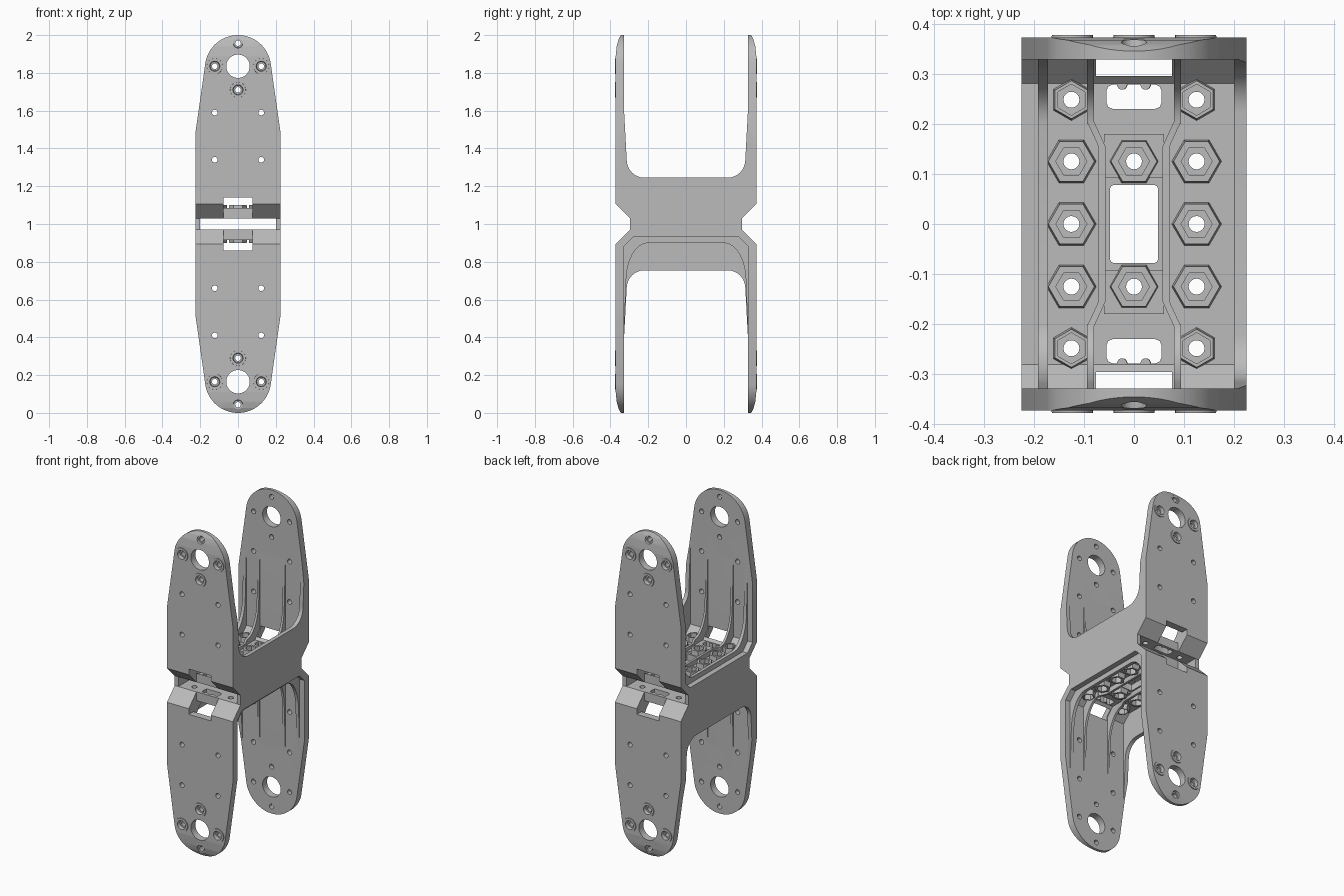
import bpy, bmesh, math
from mathutils import Matrix

if "Cube" in bpy.data.objects:
    bpy.data.objects.remove(bpy.data.objects["Cube"])

grey = bpy.data.materials.new("mid_grey")
grey.diffuse_color = (0.5, 0.5, 0.5, 1)
grey.use_nodes = True
grey.node_tree.nodes["Principled BSDF"].inputs["Base Color"].default_value = grey.diffuse_color


def solid(name, loop0, axis, t0, t1, loop1=None):
    """Solid between two matching 2D loops placed at t0 and t1 along an axis."""
    place = {"x": lambda a, b, t: (t, a, b),
             "y": lambda a, b, t: (a, t, b),
             "z": lambda a, b, t: (a, b, t)}[axis]
    bm = bmesh.new()
    lo = [bm.verts.new(place(a, b, t0)) for a, b in loop0]
    hi = [bm.verts.new(place(a, b, t1)) for a, b in (loop1 or loop0)]
    bm.faces.new(lo)
    bm.faces.new(hi)
    n = len(lo)
    for i in range(n):
        j = (i + 1) % n
        bm.faces.new((lo[i], lo[j], hi[j], hi[i]))
    bmesh.ops.recalc_face_normals(bm, faces=bm.faces)
    me = bpy.data.meshes.new(name)
    bm.to_mesh(me)
    bm.free()
    me.materials.append(grey)
    ob = bpy.data.objects.new(name, me)
    bpy.context.collection.objects.link(ob)
    return ob


def ring(a, b, r, n=24, turn=0.0):
    return [(a + r * math.cos(turn + math.tau * i / n),
             b + r * math.sin(turn + math.tau * i / n)) for i in range(n)]


def rect(a0, a1, b0, b1, c=0.0):
    """Rectangle, with cut corners when c > 0."""
    if c == 0:
        return [(a0, b0), (a1, b0), (a1, b1), (a0, b1)]
    return [(a0 + c, b0), (a1 - c, b0), (a1 - c * .3, b0 + c * .3), (a1, b0 + c),
            (a1, b1 - c), (a1 - c * .3, b1 - c * .3), (a1 - c, b1), (a0 + c, b1),
            (a0 + c * .3, b1 - c * .3), (a0, b1 - c), (a0, b0 + c), (a0 + c * .3, b0 + c * .3)]


def boolean(ob, tool, op):
    mod = ob.modifiers.new(op, "BOOLEAN")
    mod.operation, mod.solver, mod.object = op, "EXACT", tool
    bpy.context.view_layer.objects.active = ob
    bpy.ops.object.modifier_apply(modifier=mod.name)
    bpy.data.objects.remove(tool, do_unlink=True)


def both(half):
    """Close a half profile by mirroring it in its first coordinate."""
    return half + [(-a, b) for a, b in reversed(half)]


def sweep(y0, z0, y1, z1, n=8):
    """Concave fillet from a flat edge up into the arm, then a long taper."""
    pts = [(y0 + (y1 - y0) * math.sin(math.pi / 2 * i / n),
            z1 - (z1 - z0) * math.cos(math.pi / 2 * i / n)) for i in range(n + 1)]
    return pts + [(0.331, 1.66)]


# U-shaped body: floor, chamfered corners and two upright arms
body = solid("upper_bracket", both([
    (0.297, 1.03), (0.372, 1.105), (0.372, 1.89), (0.367, 1.94), (0.358, 1.975),
    (0.345, 2.0), (0.328, 2.0), (0.328, 1.118), (0.28, 1.07)]), "x", -0.225, 0.225)

# Tall side wall
outer = [(0.297, 0.97), (0.297, 1.03), (0.36, 1.093), (0.36, 1.66)]
boolean(body, solid("side_wall", both(outer + sweep(0.22, 1.245, 0.314, 1.34)[::-1]),
                    "x", 0.2, 0.225), "UNION")

# Low edge rib on the open side
rib = [(0.29, 1.05), (0.35, 1.115), (0.35, 1.66)] + sweep(0.2, 1.10, 0.317, 1.30)[::-1]
boolean(body, solid("edge_rib", both(rib), "x", -0.192, -0.172), "UNION")

# Middle ribs: arm part at each end, pinched part across the floor
for s in (-1, 1):
    for e in (-1, 1):
        loop = [(e * a, b) for a, b in rib + [(0.2, 1.05)]]
        boolean(body, solid("arm_rib", loop, "x", s * 0.08, s * 0.094), "UNION")
    path = [(0.080, 0.205), (0.057, 0.155), (0.057, -0.155), (0.080, -0.205)]
    wide = [(a + 0.014, b) for a, b in reversed(path)]
    boolean(body, solid("floor_rib", [(s * a, b) for a, b in path + wide],
                        "z", 1.05, 1.10), "UNION")

# Raised pads and hexagonal nut seats on the floor
nuts = [(x, y) for x in (-0.125, 0.125) for y in (-0.248, -0.125, 0, 0.125, 0.248)]
nuts += [(0, -0.125), (0, 0.125)]
for e in (-1, 1):
    boolean(body, solid("pad", rect(-0.06, 0.06, *sorted((e * 0.093, e * 0.18))),
                        "z", 1.05, 1.08), "UNION")
for x, y in nuts:
    end = abs(y) > 0.2
    turn = math.pi / 6 if end else 0
    r = 0.044 if end else 0.052
    boolean(body, solid("nut_seat", ring(x, y, r, 6, turn), "z", 1.05, 1.10,
                        ring(x, y, r - 0.006, 6, turn)), "UNION")

# Front outline: tapered arms with round ends
arc = [math.radians(8 + 164 * i / 32) for i in range(33)]
outline = [(-0.225, 0.9), (0.225, 0.9), (0.225, 1.485)]
outline += [(0.175 * math.cos(t), 1.825 + 0.175 * math.sin(t)) for t in arc]
outline += [(-0.225, 1.485)]
boolean(body, solid("outline", outline, "y", -0.5, 0.5), "INTERSECT")

# Round bosses around the pivot holes
screws = [(-0.123, 1.835), (0.123, 1.835), (0, 1.71)]
for e in (-1, 1):
    for x, z in screws:
        boolean(body, solid("boss", ring(x, z, 0.044), "y", e * 0.35, e * 0.377,
                            ring(x, z, 0.041)), "UNION")

# Nut pockets and bolt holes through the floor
for x, y in nuts:
    turn = math.pi / 6 if abs(y) > 0.2 else 0
    boolean(body, solid("pocket", ring(x, y, 0.031, 6, turn), "z", 1.062, 1.2), "DIFFERENCE")
    boolean(body, solid("bolt_hole", ring(x, y, 0.016, 16), "z", 0.99, 1.2), "DIFFERENCE")

# Floor windows and cable slots through the lower corners
boolean(body, solid("window", rect(-0.048, 0.048, -0.078, 0.078, 0.008),
                    "z", 0.99, 1.2), "DIFFERENCE")
for e in (-1, 1):
    boolean(body, solid("end_window", rect(-0.055, 0.055, *sorted((e * 0.23, e * 0.278)), 0.012),
                        "z", 0.99, 1.2), "DIFFERENCE")
    boolean(body, solid("slot", rect(-0.076, 0.076, 0.99, 1.14),
                        "y", e * 0.295, e * 0.45), "DIFFERENCE")
    for x in (-0.024, 0.023):
        boolean(body, solid("window_nub", ring(x, e * 0.278, 0.010, 16),
                            "z", 1.032, 1.068), "UNION")

# Pivot holes, screw holes with countersinks, and small holes along the arms
boolean(body, solid("pivot", ring(0, 1.835, 0.062, 40), "y", -0.5, 0.5), "DIFFERENCE")
small = [(x, z) for x in (-0.123, 0.123) for z in (1.34, 1.59)]
for x, z in screws + [(0, 1.957)] + small:
    boolean(body, solid("screw_hole", ring(x, z, 0.015, 16), "y", -0.5, 0.5), "DIFFERENCE")
for e in (-1, 1):
    for x, z in screws + [(0, 1.957)]:
        boolean(body, solid("countersink", ring(x, z, 0.024), "y", e * 0.355, e * 0.40,
                            ring(x, z, 0.030)), "DIFFERENCE")

# Lower bracket is the upper one turned half round about the depth axis
lower = bpy.data.objects.new("lower_bracket", body.data.copy())
bpy.context.collection.objects.link(lower)
lower.data.transform(Matrix.Translation((0, 0, 1)) @ Matrix.Rotation(math.pi, 4, "Y")
                     @ Matrix.Translation((0, 0, -1)))

bpy.ops.object.select_all(action="DESELECT")
for ob in (body, lower):
    ob.select_set(True)
bpy.context.view_layer.objects.active = body
bpy.ops.object.shade_smooth_by_angle(angle=math.radians(25))
